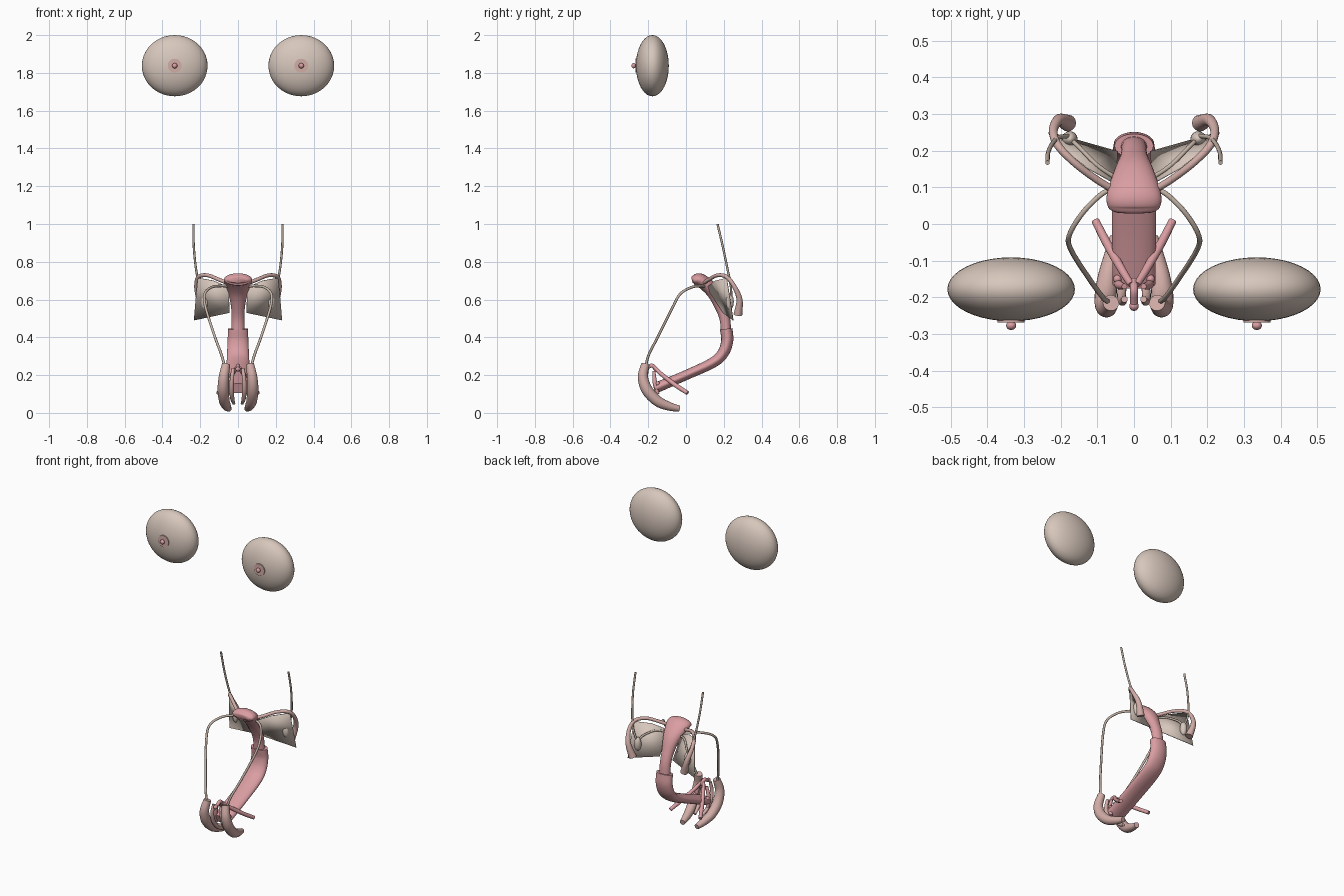
import bpy, bmesh, math
from mathutils import Vector, Matrix

if "Cube" in bpy.data.objects:
    bpy.data.objects.remove(bpy.data.objects["Cube"])


def material(name, rgb):
    m = bpy.data.materials.new(name)
    m.diffuse_color = (*rgb, 1)
    m.use_nodes = True
    m.node_tree.nodes["Principled BSDF"].inputs["Base Color"].default_value = m.diffuse_color
    return m


PINK = material("rose_pink", (0.70, 0.34, 0.36))
DUSTY = material("dusty_pink", (0.65, 0.42, 0.39))
SKIN = material("pale_beige", (0.68, 0.57, 0.50))
LIGAMENT = material("ligament_beige", (0.56, 0.46, 0.39))


def finish(bm, name, mat):
    bmesh.ops.recalc_face_normals(bm, faces=bm.faces)
    me = bpy.data.meshes.new(name)
    bm.to_mesh(me)
    bm.free()
    me.materials.append(mat)
    ob = bpy.data.objects.new(name, me)
    bpy.context.collection.objects.link(ob)
    bpy.context.view_layer.objects.active = ob
    bpy.ops.object.select_all(action='DESELECT')
    ob.select_set(True)
    bpy.ops.object.shade_smooth_by_angle(angle=math.radians(45))
    return ob


def spline(pts, steps):
    """Smooth curve through points of any dimension."""
    pts = [Vector(p) for p in pts]
    ext = [2 * pts[0] - pts[1]] + pts + [2 * pts[-1] - pts[-2]]
    out = []
    for i in range(len(pts) - 1):
        a, b, c, d = ext[i:i + 4]
        for k in range(steps):
            t = k / steps
            out.append(0.5 * (2 * b + (c - a) * t + (2 * a - 5 * b + 4 * c - d) * t * t
                              + (3 * b - a - 3 * c + d) * t ** 3))
    return out + [pts[-1]]


def tube(name, pts, radii, mat, sides=20, steps=8):
    """Sweep an ellipse along a curve; radii are one number or (side, depth) pairs."""
    if not isinstance(radii, list):
        radii = [radii] * len(pts)
    radii = [r if isinstance(r, tuple) else (r, r) for r in radii]
    path, rad = spline(pts, steps), spline(radii, steps)
    bm = bmesh.new()
    rings, u = [], Vector((1, 0, 0))
    for i, p in enumerate(path):
        t = (path[min(i + 1, len(path) - 1)] - path[max(i - 1, 0)]).normalized()
        u = (u - t * u.dot(t)).normalized()
        v = t.cross(u)
        rings.append([bm.verts.new(p + u * rad[i][0] * math.cos(a) + v * rad[i][1] * math.sin(a))
                      for a in (2 * math.pi * k / sides for k in range(sides))])
    for r, s in zip(rings, rings[1:]):
        for k in range(sides):
            n = (k + 1) % sides
            bm.faces.new((r[k], r[n], s[n], s[k]))
    bm.faces.new(rings[0])
    bm.faces.new(rings[-1])
    return finish(bm, name, mat)


def ball(name, loc, size, mat, seg=24):
    bm = bmesh.new()
    bmesh.ops.create_uvsphere(bm, u_segments=seg, v_segments=seg // 2, radius=1,
                              matrix=Matrix.Translation(loc) @ Matrix.Diagonal((*size, 1)))
    return finish(bm, name, mat)


# Midline organs
tube("uterus", [(0, .032, .70), (0, .045, .703), (0, .08, .70), (0, .14, .645),
                (0, .18, .57), (0, .205, .50), (0, .213, .42)],
     [(.05, .012), (.07, .028), (.074, .036), (.055, .036), (.038, .031), (.034, .028), (.036, .027)],
     PINK, 32)
tube("vagina", [(0, .213, .445), (0, .218, .38), (0, .195, .315), (0, .14, .265),
                (0, 0, .20), (0, -.165, .13)],
     [(.053, .033), (.055, .032), (.058, .03), (.06, .028), (.06, .026), (.058, .028)], PINK, 32)
tube("clitoral_body", [(0, -.155, .225), (0, -.18, .25), (0, -.215, .235)], .011, PINK, 14)
ball("clitoral_glans", (0, -.224, .232), (.013, .013, .013), PINK, 16)

# Paired organs
for s, side in ((-1, "left"), (1, "right")):
    def mirrored(pts):
        return [(s * x, y, z) for x, y, z in pts]

    def at(x, y, z):
        return Vector((s * x, y, z))

    # Breast with areola and nipple
    ball("breast_" + side, at(.335, -.178, 1.838), (.174, .087, .162), SKIN, 40)
    bm = bmesh.new()
    bmesh.ops.create_cone(bm, cap_ends=True, segments=28, radius1=.037, radius2=.037, depth=.006,
                          matrix=Matrix.Translation(at(.335, -.265, 1.838))
                          @ Matrix.Rotation(math.pi / 2, 4, 'X'))
    finish(bm, "areola_" + side, DUSTY)
    ball("nipple_" + side, at(.335, -.277, 1.838), (.014, .012, .014), PINK, 16)

    # Uterine tube with its flared end
    tube("uterine_tube_" + side,
         mirrored([(.05, .09, .685), (.10, .12, .705), (.16, .165, .728), (.208, .215, .72),
                   (.22, .255, .67), (.205, .283, .60), (.18, .275, .52)]),
         [.010, .010, .010, .011, .012, .016, .023], DUSTY, 16)

    # Ovary and ligaments
    ball("ovary_" + side, at(.175, .232, .588), (.021, .021, .043), SKIN)
    tube("ovarian_ligament_" + side,
         mirrored([(.04, .12, .655), (.10, .16, .665), (.15, .21, .64), (.172, .23, .61)]),
         .006, LIGAMENT, 12)
    tube("suspensory_ligament_" + side,
         mirrored([(.18, .24, .62), (.205, .236, .68), (.222, .22, .76), (.234, .195, .88),
                   (.236, .167, 1.0)]), .006, LIGAMENT, 12)
    tube("round_ligament_" + side,
         mirrored([(.05, .10, .67), (.09, .08, .672), (.14, .03, .665), (.176, -.03, .63),
                   (.172, -.07, .56), (.125, -.145, .41), (.085, -.20, .30), (.065, -.215, .22)]),
         .007, LIGAMENT, 12)

    # Broad ligament sheet
    bm = bmesh.new()
    bm.faces.new([bm.verts.new(p) for p in mirrored(
        [(.05, .11, .665), (.13, .155, .70), (.212, .215, .715), (.222, .23, .62),
         (.233, .25, .49), (.045, .197, .53)])])
    ob = finish(bm, "broad_ligament_" + side, SKIN)
    mod = ob.modifiers.new("thickness", 'SOLIDIFY')
    mod.thickness, mod.offset = .004, 0

    # Outer and inner folds
    tube("outer_fold_" + side,
         mirrored([(.063, -.215, .258), (.075, -.228, .19), (.078, -.205, .12),
                   (.072, -.15, .062), (.06, -.09, .035), (.05, -.035, .022)]),
         [.022, .027, .030, .028, .023, .016], DUSTY)
    tube("inner_fold_" + side,
         mirrored([(.026, -.205, .235), (.032, -.212, .18), (.034, -.195, .12),
                   (.03, -.16, .075), (.022, -.12, .05)]),
         [.009, .011, .012, .011, .008], DUSTY, 14)

    # Crus and small gland
    tube("crus_" + side,
         mirrored([(.008, -.165, .24), (.03, -.13, .205), (.07, -.06, .15), (.105, .008, .105)]),
         [.009, .011, .012, .011], PINK, 14)
    tube("bulb_" + side, mirrored([(.026, -.17, .22), (.042, -.165, .16), (.045, -.15, .10)]),
         [.008, .012, .010], PINK, 14)
    ball("gland_" + side, at(.045, -.15, .155), (.012, .012, .012), PINK, 14)
